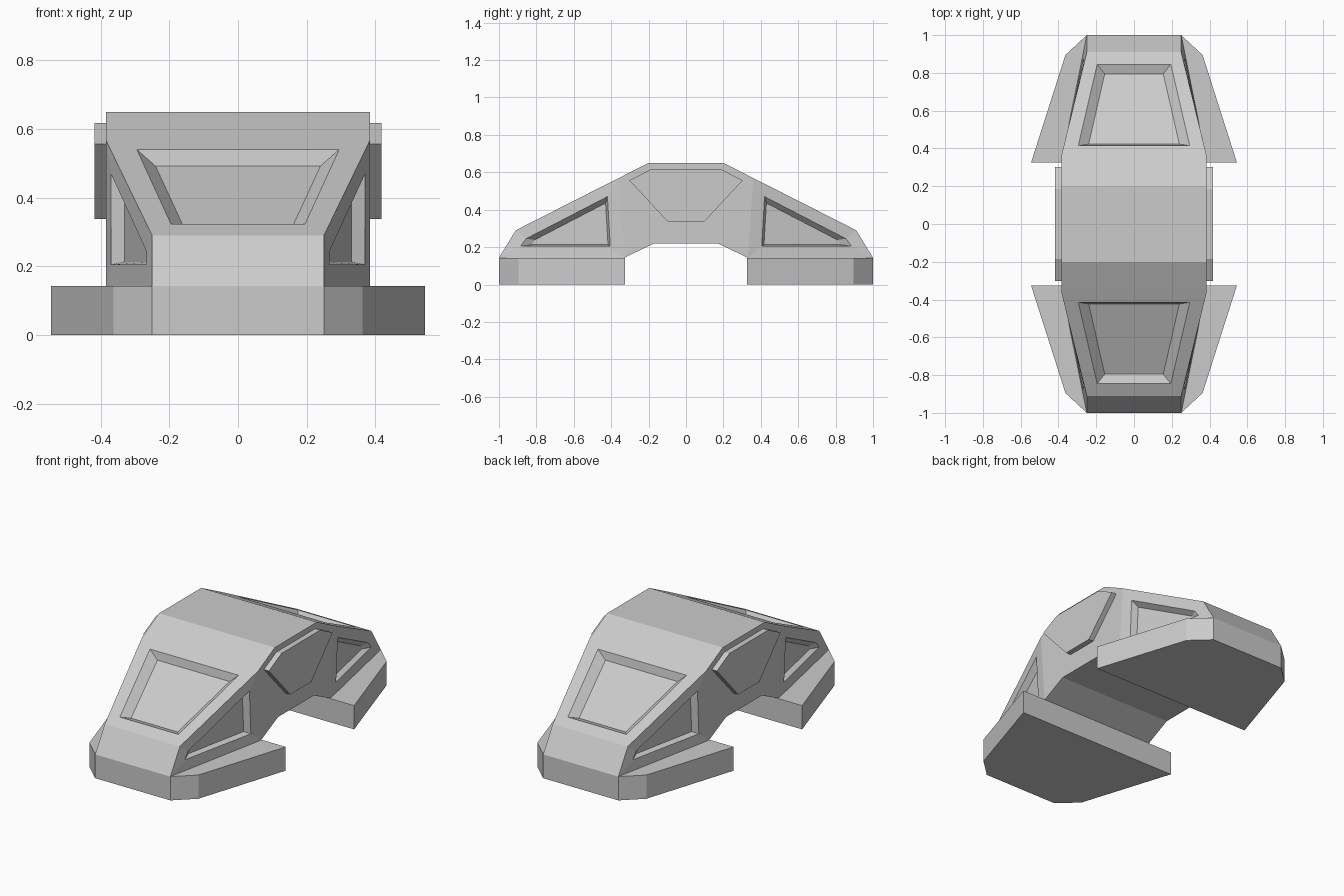
import bpy, bmesh

if "Cube" in bpy.data.objects:
    bpy.data.objects.remove(bpy.data.objects["Cube"])


def finish(name, bm):
    bmesh.ops.remove_doubles(bm, verts=bm.verts, dist=0.0005)
    bmesh.ops.recalc_face_normals(bm, faces=bm.faces)
    mesh = bpy.data.meshes.new(name)
    bm.to_mesh(mesh)
    bm.free()
    bpy.context.collection.objects.link(bpy.data.objects.new(name, mesh))


def face(bm, pts, sx=1, sy=1):
    bm.faces.new([bm.verts.new((x * sx, y * sy, z)) for x, y, z in pts])


def recessed(bm, border, rim, floor, sx=1, sy=1):
    # flat surround, sloped recess walls, then the sunken floor
    for a, b in ((border, rim), (rim, floor)):
        for i in range(4):
            j = (i + 1) % 4
            face(bm, (a[i], a[j], b[j], b[i]), sx, sy)
    face(bm, floor, sx, sy)


def sym(w1, y1, z1, w2, y2, z2):
    return [(-w1, y1, z1), (w1, y1, z1), (w2, y2, z2), (-w2, y2, z2)]


def prism(name, pts, offset):
    bm = bmesh.new()
    f = bm.faces.new([bm.verts.new(p) for p in pts])
    ext = bmesh.ops.extrude_face_region(bm, geom=[f], use_keep_orig=True)
    bmesh.ops.translate(bm, vec=offset,
                        verts=[v for v in ext["geom"] if isinstance(v, bmesh.types.BMVert)])
    finish(name, bm)


# arched body
W, N = 0.385, 0.25
toe, nose, hip, roof = (N, -1, .143), (N, -.91, .29), (W, -.36, .569), (W, -.2, .65)
heel, arch = (W, -.33, .143), (W, -.17, .22)
bm = bmesh.new()
for sy in (1, -1):
    # strips across the width
    for a, b in ((toe, nose), (hip, roof), (toe, heel), (heel, arch)):
        face(bm, sym(*a, *b), 1, sy)
    # sloping end with its recessed window panel
    recessed(bm, sym(*nose, *hip),
             sym(.195, -.845, .323, .295, -.415, .541),
             sym(.155, -.795, .308, .24, -.423, .492), 1, sy)
    # recessed triangular side panels
    for sx in (1, -1):
        recessed(bm, [toe, nose, hip, heel],
                 [(.266, -.885, .205), (.267, -.855, .245), (.37, -.42, .47), (.369, -.405, .205)],
                 [(.247, -.825, .213), (.249, -.81, .238), (.33, -.43, .435), (.33, -.417, .213)],
                 sx, sy)
for z in (roof, arch):
    face(bm, sym(*z, z[0], -z[1], z[2]))
half = [heel, hip, roof, arch]
for sx in (1, -1):
    # middle of the side walls
    for sy in (1, -1):
        face(bm, half, sx, sy)
    face(bm, [arch, roof, (W, .2, .65), (W, .17, .22)], sx)
finish("arched_body", bm)

# feet
for name, s in (("front_foot", 1), ("back_foot", -1)):
    outline = [(-N, -1), (N, -1), (.363, -.895), (.545, -.325), (-.545, -.325), (-.363, -.895)]
    prism(name, [(x, y * s, 0) for x, y in outline], (0, 0, .143))

# raised side plates
for name, s in (("right_plate", 1), ("left_plate", -1)):
    outline = [(-.303, .557), (-.185, .617), (.185, .617), (.303, .557), (.1, .338), (-.1, .338)]
    prism(name, [(s * .375, y, z) for y, z in outline], (s * .043, 0, 0))
